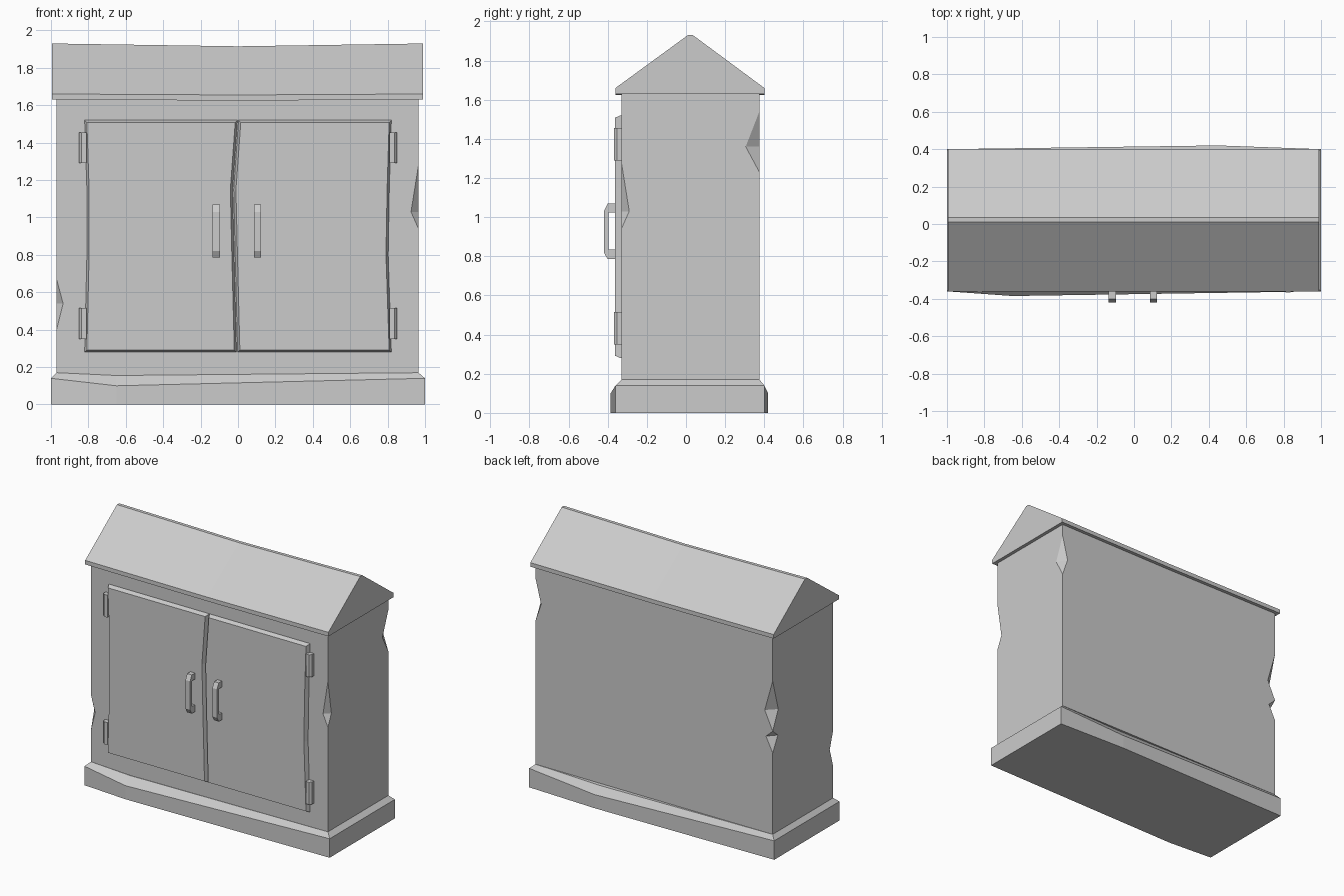
import bpy, bmesh

if "Cube" in bpy.data.objects:
    bpy.data.objects.remove(bpy.data.objects["Cube"])


def make(name, verts, faces):
    bm = bmesh.new()
    vs = [bm.verts.new(v) for v in verts]
    for f in faces:
        bm.faces.new([vs[i] for i in f])
    bmesh.ops.recalc_face_normals(bm, faces=bm.faces)
    me = bpy.data.meshes.new(name)
    bm.to_mesh(me)
    bm.free()
    ob = bpy.data.objects.new(name, me)
    bpy.context.collection.objects.link(ob)
    return ob


def loft(name, rings):
    """Join equal-length rings of points and cap both ends."""
    n, verts = len(rings[0]), [p for r in rings for p in r]
    faces = [[k * n + i, k * n + (i + 1) % n, (k + 1) * n + (i + 1) % n, (k + 1) * n + i]
             for k in range(len(rings) - 1) for i in range(n)]
    faces += [list(range(n)), list(range(len(verts) - n, len(verts)))]
    return make(name, verts, faces)


# Base plinth with bowed, sagging front and back
outer = [(-1, -.36, .14), (-.65, -.385, .10), (1, -.36, .14),
         (1, .40, .14), (.45, .42, .10), (-1, .40, .14)]
inner = [(-.97, -.33, .17), (-.65, -.333, .155), (.965, -.33, .17),
         (.965, .375, .17), (.45, .378, .155), (-.97, .375, .17)]
loft("base", [[(x, y, 0) for x, y, z in outer], outer, inner])

# Body: a box whose vertical edges carry chips (top, middle, bottom, x depth, y depth)
corners = [(-.97, -.33, [(.67, .54, .40, .035, .04)]),
           (.965, -.33, [(1.28, 1.03, .94, .04, .04)]),
           (.965, .375, [(1.54, 1.36, 1.23, .045, .07)]),
           (-.97, .375, [(.93, .88, .77, .055, .06), (1.30, 1.07, .931, .065, .065)])]
verts, faces, chains = [], [], []


def add(*p):
    verts.append(p)
    return len(verts) - 1


for cx, cy, chips in corners:
    sx, sy = (1 if cx > 0 else -1), (1 if cy > 0 else -1)
    lo = add(cx, cy, .12)
    along_x, along_y = [lo], [lo]
    for top, mid, bot, dx, dy in chips:
        b, t = add(cx, cy, bot), add(cx, cy, top)
        f, s = add(cx - sx * dx, cy, mid), add(cx, cy - sy * dy, mid)
        along_x += [b, f, t]
        along_y += [b, s, t]
        faces += [[b, f, s], [t, f, s]]
    hi = add(cx, cy, 1.64)
    chains.append((along_x + [hi], along_y + [hi]))
for i in range(4):
    side = i % 2          # even: front/back wall, odd: side wall
    faces.append(chains[i][side] + chains[(i + 1) % 4][side][::-1])
faces += [[c[0][0] for c in chains], [c[0][-1] for c in chains]]
make("body", verts, faces)

# Gabled roof with sagging ridge
loft("roof", [[(x, -.36, 1.63 - d / 3), (x, -.36, 1.66 - d / 3), (x, .01, 1.93 - d),
               (x, .035, 1.93 - d), (x, .40, 1.66 - d / 3), (x, .40, 1.63 - d / 3)]
              for x, d in [(-.995, 0), (0, .015), (.99, 0)]])

# Warped doors with chamfered rims
zs = [.28, .80, 1.15, 1.52]
split = [-.005, -.018, -.026, 0]
edges = {"left_door": ([-.82, -.808, -.808, -.82], [x - .003 for x in split]),
         "right_door": ([x + .003 for x in split], [.82, .803, .809, .82])}
for name, (left, right) in edges.items():
    def ring(y, c):
        zc = [zs[0] + c, zs[1], zs[2], zs[3] - c]
        return ([(x + c, y, z) for x, z in zip(left, zc)] +
                [(x - c, y, z) for x, z in reversed(list(zip(right, zc)))])
    loft(name, [ring(-.32, 0), ring(-.335, 0), ring(-.362, .012)])

# Hinges
hinge = [(.81, -.32), (.85, -.32), (.85, -.352), (.836, -.367), (.81, -.367)]
for s, side in [(-1, "left"), (1, "right")]:
    for z, level in [(.35, "lower"), (1.29, "upper")]:
        loft(f"{side}_{level}_hinge", [[(s * x, y, h) for x, y in hinge] for h in (z, z + .165)])

# Handles: C-shaped profile extruded in x
grip = [(-.355, 1.07), (-.40, 1.07), (-.42, 1.03), (-.42, .82), (-.40, .785), (-.355, .785),
        (-.355, .835), (-.395, .835), (-.395, 1.025), (-.355, 1.025)]
for x, side in [(-.135, "left"), (.085, "right")]:
    loft(f"{side}_handle", [[(h, y, z) for y, z in grip] for h in (x, x + .038)])
